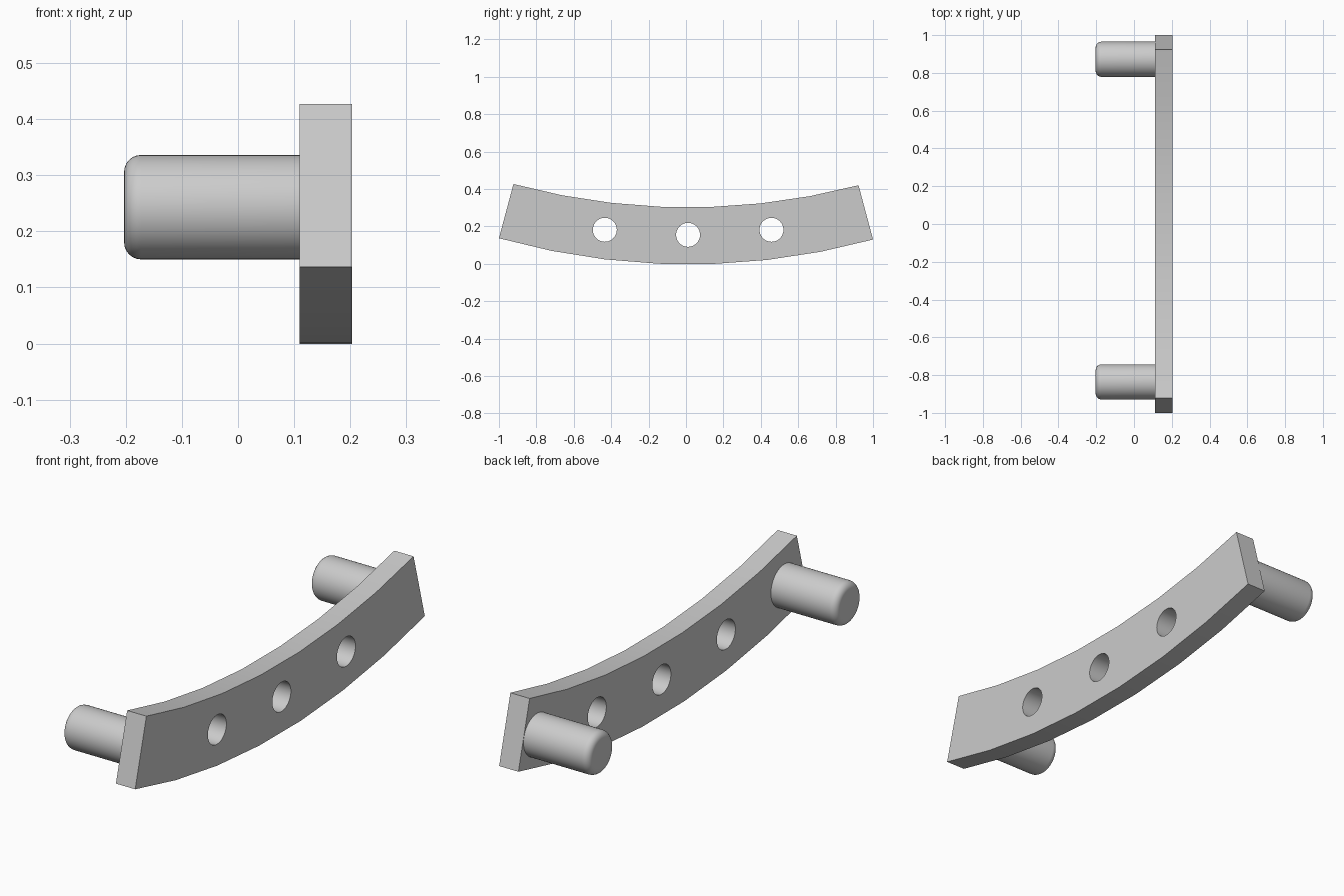
import bpy, bmesh
from math import sin, cos, radians, pi
from mathutils import Matrix

cube = bpy.data.objects.get("Cube")
if cube:
    bpy.data.objects.remove(cube, do_unlink=True)

# One plain grey for everything
grey = bpy.data.materials.new("light_grey")
grey.use_nodes = True
GREY = (0.6, 0.6, 0.6, 1)
grey.diffuse_color = GREY
grey.node_tree.nodes["Principled BSDF"].inputs["Base Color"].default_value = GREY

X_IN, X_OUT, X_TIP = 0.11, 0.203, -0.203   # plate faces and peg tips
SEGMENTS = 7


def add_object(name, bm):
    bmesh.ops.recalc_face_normals(bm, faces=bm.faces)
    mesh = bpy.data.meshes.new(name)
    bm.to_mesh(mesh)
    bm.free()
    mesh.materials.append(grey)
    obj = bpy.data.objects.new(name, mesh)
    bpy.context.collection.objects.link(obj)
    return obj


def smooth(obj):
    bpy.ops.object.select_all(action="DESELECT")
    obj.select_set(True)
    bpy.context.view_layer.objects.active = obj
    bpy.ops.object.shade_smooth_by_angle(angle=radians(30))


def arc(half_width, half_angle, base):
    """Faceted, slightly tilted arc in the y-z plane."""
    half = radians(half_angle)
    radius = half_width / sin(half)
    angles = [half * (2 * i / SEGMENTS - 1) for i in range(SEGMENTS + 1)]
    return [(radius * sin(a), base + radius * (1 - cos(a)) - 0.0035 * radius * sin(a))
            for a in angles]


def cylinder_x(bm, radius, x0, x1, y, z, sides):
    """Cylinder lying along x."""
    place = Matrix.Translation(((x0 + x1) / 2, y, z)) @ Matrix.Rotation(pi / 2, 4, "Y")
    bmesh.ops.create_cone(bm, cap_ends=True, segments=sides, radius1=radius,
                          radius2=radius, depth=x1 - x0, matrix=place)


# Curved plate: lower and upper arcs joined and extruded
bm = bmesh.new()
outline = arc(1.0, 15.5, -0.0028) + arc(0.9225, 15, 0.302)[::-1]
face = bm.faces.new([bm.verts.new((X_IN, y, z)) for y, z in outline])
grown = bmesh.ops.extrude_face_region(bm, geom=[face], use_keep_orig=True)
bmesh.ops.translate(bm, vec=(X_OUT - X_IN, 0, 0),
                    verts=[g for g in grown["geom"] if isinstance(g, bmesh.types.BMVert)])
plate = add_object("curved_plate", bm)

# Three through holes
bm = bmesh.new()
for y, z in ((-0.434, 0.182), (0.011, 0.155), (0.457, 0.182)):
    cylinder_x(bm, 0.064, X_IN - 0.1, X_OUT + 0.1, y, z, 48)
cutter = add_object("hole_cutter", bm)
cutter.hide_render = True
cut = plate.modifiers.new("holes", "BOOLEAN")
cut.object = cutter
cut.solver = "EXACT"
bpy.context.view_layer.objects.active = plate
bpy.ops.object.modifier_apply(modifier="holes")
bpy.data.objects.remove(cutter, do_unlink=True)
# Round only the hole walls; the plate's facets stay flat
for poly in plate.data.polygons:
    poly.use_smooth = len(poly.vertices) == 4 and poly.area < 0.002
plate.data.set_sharp_from_angle(angle=radians(30))

# Two pegs with rounded tips
for name, y in (("front_peg", -0.836), ("back_peg", 0.872)):
    bm = bmesh.new()
    cylinder_x(bm, 0.093, X_TIP, X_IN, y, 0.243, 48)
    rim = [e for e in bm.edges if all(v.co.x < X_TIP + 0.001 for v in e.verts)]
    bmesh.ops.bevel(bm, geom=rim, offset=0.03, segments=6, profile=0.5, affect="EDGES")
    smooth(add_object(name, bm))
